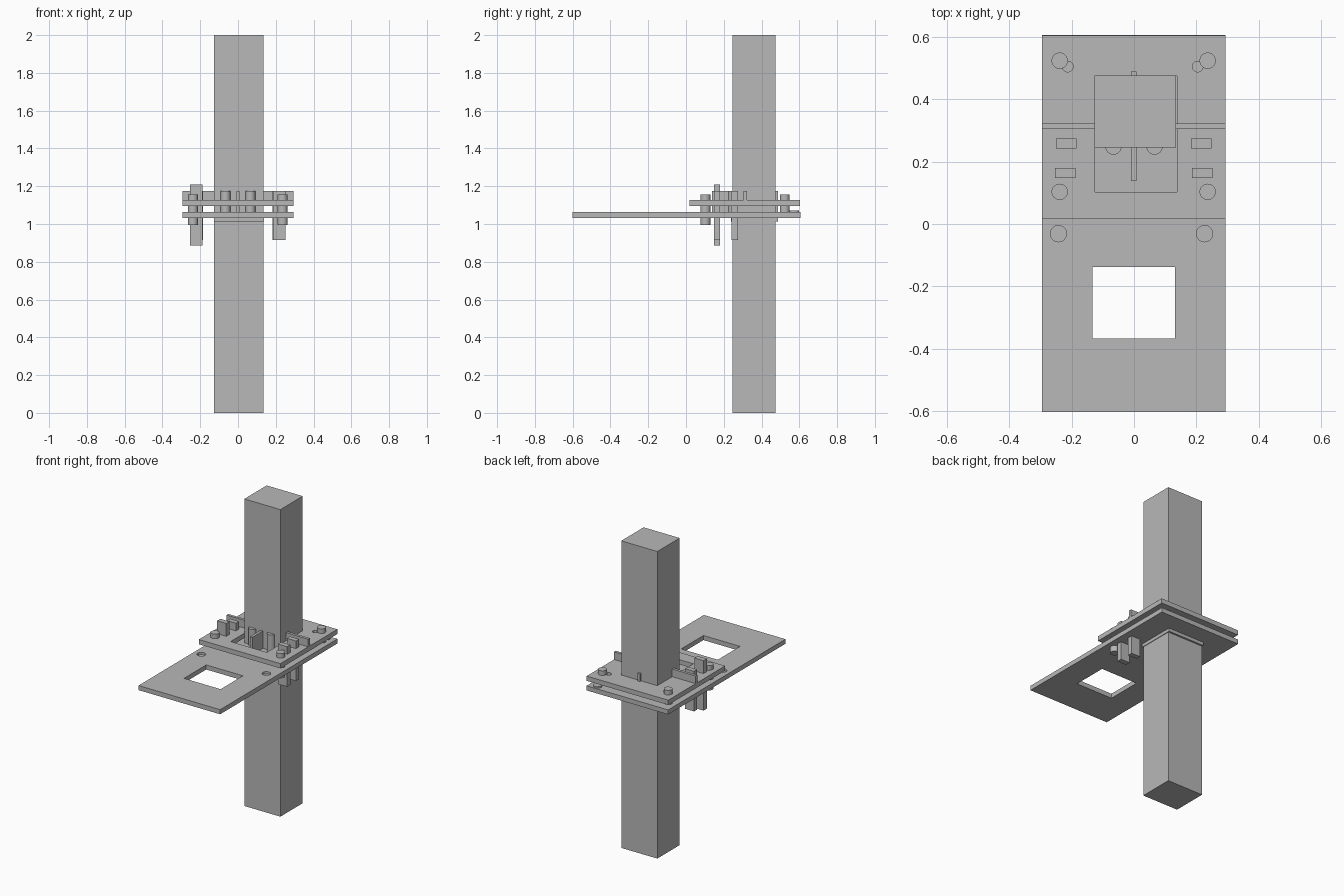
import bpy
import bmesh
from mathutils import Matrix, Vector

default = bpy.data.objects.get("Cube")
if default:
    bpy.data.objects.remove(default, do_unlink=True)

GREY = (0.48, 0.48, 0.48, 1)
grey = bpy.data.materials.new("plain grey")
grey.use_nodes = True
grey.diffuse_color = GREY
grey.node_tree.nodes["Principled BSDF"].inputs["Base Color"].default_value = GREY


def add(name, bm):
    mesh = bpy.data.meshes.new(name)
    bm.to_mesh(mesh)
    bm.free()
    mesh.materials.append(grey)
    ob = bpy.data.objects.new(name, mesh)
    bpy.context.collection.objects.link(ob)
    return ob


def box(name, x, y, z):
    """Box from (low, high) ranges on each axis."""
    bm = bmesh.new()
    low, high = Vector((x[0], y[0], z[0])), Vector((x[1], y[1], z[1]))
    size = Matrix.Diagonal((high - low).to_4d())
    bmesh.ops.create_cube(bm, size=1, matrix=Matrix.Translation((low + high) / 2) @ size)
    return add(name, bm)


def cylinder(name, x, y, z, radius):
    """Upright cylinder over the z range."""
    bm = bmesh.new()
    bmesh.ops.create_cone(bm, cap_ends=True, segments=32, radius1=radius, radius2=radius,
                          depth=z[1] - z[0], matrix=Matrix.Translation((x, y, sum(z) / 2)))
    ob = add(name, bm)
    for face in ob.data.polygons:
        face.use_smooth = abs(face.normal.z) < 0.5
    for edge in ob.data.edges:
        a, b = (ob.data.vertices[i].co for i in edge.vertices)
        edge.use_edge_sharp = abs(a.z - b.z) < 0.001
    return ob


def cut(target, cutter):
    cutter.hide_render = True
    cutter.hide_viewport = True
    cutter.display_type = 'WIRE'
    mod = target.modifiers.new("cut", 'BOOLEAN')
    mod.operation = 'DIFFERENCE'
    mod.solver = 'EXACT'
    mod.object = cutter
    # bake the cut, then drop the cutter
    cutter.hide_viewport = False
    graph = bpy.context.evaluated_depsgraph_get()
    mesh = bpy.data.meshes.new_from_object(target.evaluated_get(graph))
    target.modifiers.clear()
    target.data = mesh
    bpy.data.objects.remove(cutter, do_unlink=True)


# Square column and the collar under the lower plate
LOWER, UPPER = (1.033, 1.063), (1.095, 1.126)
box("column", (-0.126, 0.134), (0.245, 0.475), (0, 2))
box("collar", (-0.126, 0.138), (0.237, 0.487), (1.012, LOWER[0]))

# Long lower plate with a window and two shallow sockets
lower = box("lower_plate", (-0.295, 0.293), (-0.602, 0.605), LOWER)
cut(lower, box("window_cutter", (-0.133, 0.131), (-0.366, -0.137), (1, 1.1)))
for x in (-0.242, 0.226):
    cut(lower, cylinder("socket_cutter", x, -0.031, (1.048, 1.1), 0.026))

# Short upper plate with the column opening and two small holes
upper = box("upper_plate", (-0.295, 0.293), (0.018, 0.604), UPPER)
cut(upper, box("opening_cutter", (-0.125, 0.137), (0.102, 0.474), (1.05, 1.2)))
for x in (-0.212, 0.204):
    cut(upper, cylinder("hole_cutter", x, 0.504, (1.05, 1.2), 0.017))

# Corner bolts: front pair passes through both plates
for side, x in (("right", -0.238), ("left", 0.236)):
    cylinder(side + "_front_bolt", x, 0.103, (0.995, 1.156), 0.026)
    cylinder(side + "_rear_bolt", x, 0.523, (LOWER[1], 1.156), 0.026)
cylinder("rear_spacer_disc", 0.235, 0.573, (LOWER[1], 1.072), 0.026)

# Upright tabs through both plates
SHORT, TALL = (0.915, 1.176), (0.885, 1.21)
box("right_front_tab", (-0.253, -0.188), (0.147, 0.18), TALL)
box("right_rear_tab", (-0.25, -0.184), (0.242, 0.274), SHORT)
box("left_front_tab", (0.186, 0.251), (0.147, 0.18), SHORT)
box("left_rear_tab", (0.183, 0.248), (0.242, 0.274), SHORT)

# Cross rib, centre rib and pins around the column
box("cross_rib", (-0.295, 0.293), (0.304, 0.322), (UPPER[0], 1.176))
box("centre_rib", (-0.009, 0.008), (0.137, 0.488), (LOWER[1], 1.176))
for x in (-0.066, 0.066):
    cylinder("column_pin", x, 0.248, (LOWER[1], 1.176), 0.026)
